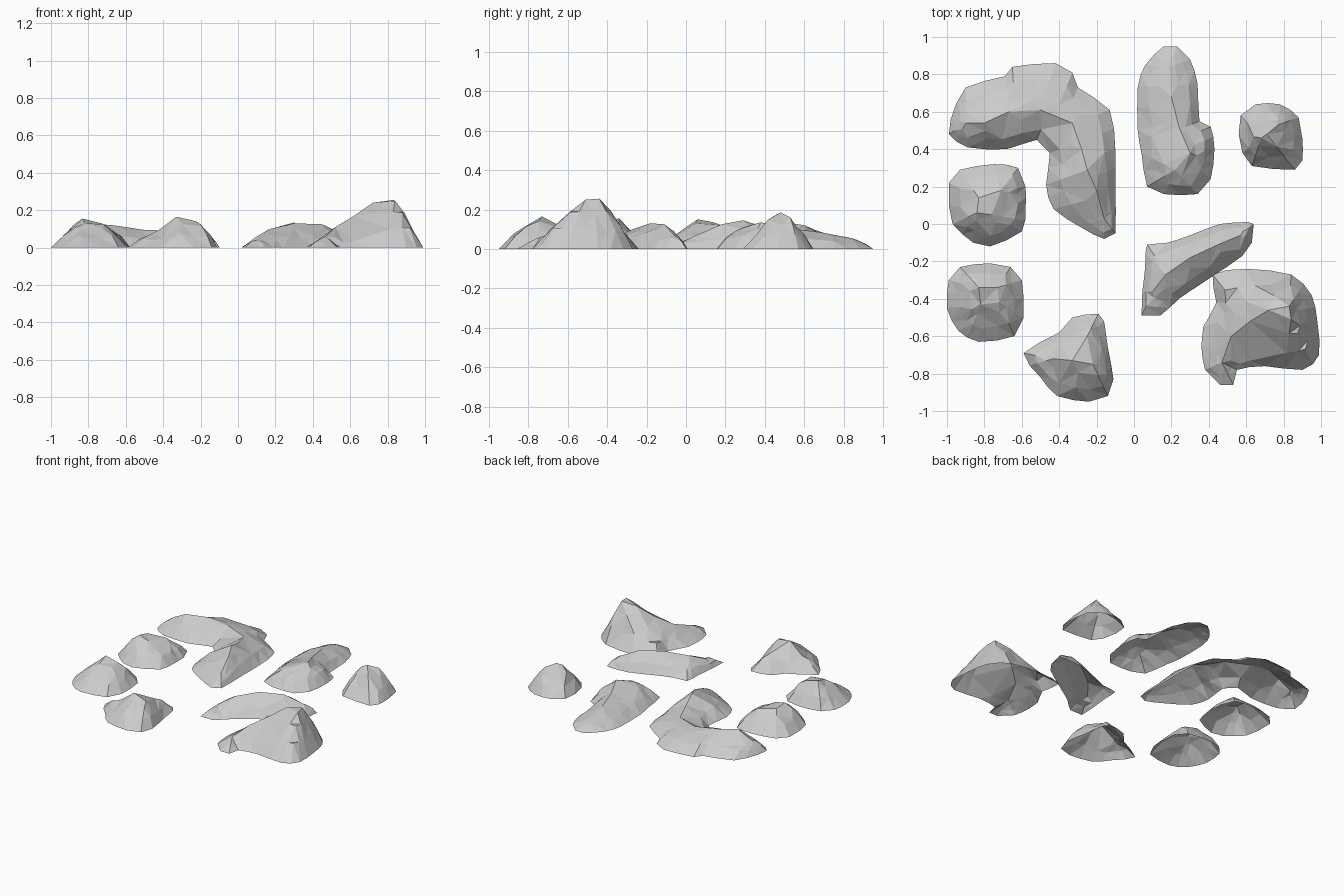
import bpy
import random
from mathutils import Vector
from mathutils.geometry import delaunay_2d_cdt, intersect_point_line

random.seed(4)
stone = bpy.data.materials.new("grey stone")
stone.diffuse_color = (0.6, 0.6, 0.6, 1)


def nearest_on_ridge(p, ridge):
    """Closest point (with its height) on the ridge, measured in plan."""
    best = None
    for a, b in zip(ridge, ridge[1:]):
        _, f = intersect_point_line(p, a.xy, b.xy)
        q = a.lerp(b, min(1, max(0, f)))
        d = (q.xy - p).length
        if best is None or d < best[0]:
            best = (d, q)
    return best[1]


def rounded(loop):
    """Split the long edges of the outline with gently bulged midpoints."""
    out, n = [], len(loop)
    for i in range(n):
        a, b, c, d = (loop[(i + k) % n] for k in (-1, 0, 1, 2))
        out.append(b)
        if (c - b).length > 0.12:
            out.append((b + c) * 0.55 - (a + d) * 0.05)
    return out


def mound(name, outline, ridge, low=0.5, high=0.82):
    """Open faceted shell rising from a ground outline to a ridge line."""
    outline = rounded([Vector(p) for p in outline])
    ridge = [Vector(p) for p in ridge]
    n = len(outline)
    pts = [p.to_3d() for p in outline] + ridge
    # flank points between outline and ridge: a lower and a sparser upper ring
    for i, p in enumerate(outline):
        q = nearest_on_ridge(p, ridge)
        levels = [(0.36, low)] + ([(0.7, high)] if i % 2 else [])
        for t, h in levels:
            t += random.uniform(-0.05, 0.05)
            xy = p.lerp(q.xy, t)
            pts.append(Vector((xy.x, xy.y, q.z * (h + random.uniform(-0.06, 0.06)))))
    spine = [(n + i, n + i + 1) for i in range(len(ridge) - 1)]
    vs, _, fs, src, _, _ = delaunay_2d_cdt(
        [p.xy for p in pts], spine, [list(range(n))], 1, 1e-5)
    verts = []
    for v, o in zip(vs, src):
        z = pts[o[0]].z if o else nearest_on_ridge(v, ridge).z
        verts.append((v.x, v.y, z))
    me = bpy.data.meshes.new(name)
    me.from_pydata(verts, [], [list(f) for f in fs])
    me.materials.append(stone)
    me.update()
    ob = bpy.data.objects.new(name, me)
    bpy.context.collection.objects.link(ob)


# Bent rock, back left
mound("bent_rock",
      [(-.99, .48), (-.89, .41), (-.68, .40), (-.52, .45), (-.45, .38), (-.47, .21),
       (-.43, .08), (-.28, -.02), (-.16, -.08), (-.10, -.05), (-.10, .2), (-.10, .4),
       (-.13, .61), (-.3, .73), (-.33, .81), (-.42, .86), (-.65, .84), (-.69, .79),
       (-.9, .73), (-.98, .56)],
      [(-.9, .54, .08), (-.8, .54, .13), (-.67, .6, .12), (-.5, .61, .095),
       (-.33, .54, .09), (-.28, .4, .11), (-.25, .29, .145), (-.2, .18, .125),
       (-.16, .03, .06)])

# Long rock, back centre
mound("long_rock",
      [(.16, .16), (.07, .2), (.04, .38), (.02, .5), (.02, .73), (.06, .85), (.16, .95),
       (.23, .95), (.3, .88), (.34, .75), (.35, .55), (.41, .52), (.43, .4), (.41, .24),
       (.34, .16)],
      [(.19, .84, .055), (.2, .68, .085), (.24, .52, .105), (.3, .38, .135),
       (.22, .29, .11)])

# Small rock, back right
mound("small_rock",
      [(.57, .58), (.65, .64), (.78, .64), (.88, .57), (.9, .46), (.9, .34), (.86, .29),
       (.63, .31), (.58, .38), (.56, .48)],
      [(.68, .46, .175), (.71, .48, .185), (.77, .53, .16)], .42, .75)

# Slanted rock, centre right
mound("slanted_rock",
      [(.04, -.49), (.14, -.49), (.24, -.4), (.36, -.32), (.42, -.28), (.58, -.17),
       (.63, -.1), (.64, 0), (.61, .01), (.46, 0), (.3, -.06), (.18, -.1), (.07, -.11),
       (.06, -.23)],
      [(.1, -.36, .06), (.17, -.27, .1), (.3, -.18, .13), (.45, -.11, .125),
       (.57, -.06, .07)])

# Tall rock, front right
mound("tall_rock",
      [(.46, -.86), (.53, -.86), (.55, -.78), (.7, -.76), (.9, -.78), (.99, -.7),
       (.98, -.52), (.95, -.38), (.84, -.27), (.6, -.24), (.42, -.27), (.44, -.42),
       (.37, -.55), (.36, -.65), (.38, -.78)],
      [(.47, -.74, .06), (.52, -.6, .11), (.62, -.52, .17), (.72, -.46, .24),
       (.83, -.44, .255), (.84, -.51, .25)], .38, .74)

# Round rock, middle left
mound("round_rock_back",
      [(-.99, .22), (-.93, .29), (-.75, .32), (-.62, .3), (-.58, .2), (-.58, .08),
       (-.6, -.04), (-.77, -.12), (-.86, -.1), (-.97, 0), (-.99, .1)],
      [(-.76, .05, .13), (-.84, .06, .15), (-.83, .14, .135), (-.71, .18, .12)],
      .45, .77)

# Round rock, front left
mound("round_rock_front",
      [(-1, -.45), (-.99, -.3), (-.93, -.23), (-.77, -.21), (-.66, -.23), (-.6, -.3),
       (-.59, -.5), (-.64, -.6), (-.83, -.63), (-.94, -.57)],
      [(-.72, -.42, .125), (-.73, -.34, .13), (-.83, -.34, .155), (-.82, -.43, .13)],
      .45, .77)

# Pointed rock, front centre left
mound("pointed_rock",
      [(-.59, -.69), (-.4, -.58), (-.33, -.5), (-.19, -.48), (-.16, -.52), (-.14, -.66),
       (-.11, -.83), (-.14, -.92), (-.24, -.95), (-.41, -.92), (-.5, -.82)],
      [(-.43, -.72, .09), (-.33, -.73, .165), (-.22, -.75, .14), (-.25, -.6, .095)],
      .45, .77)
